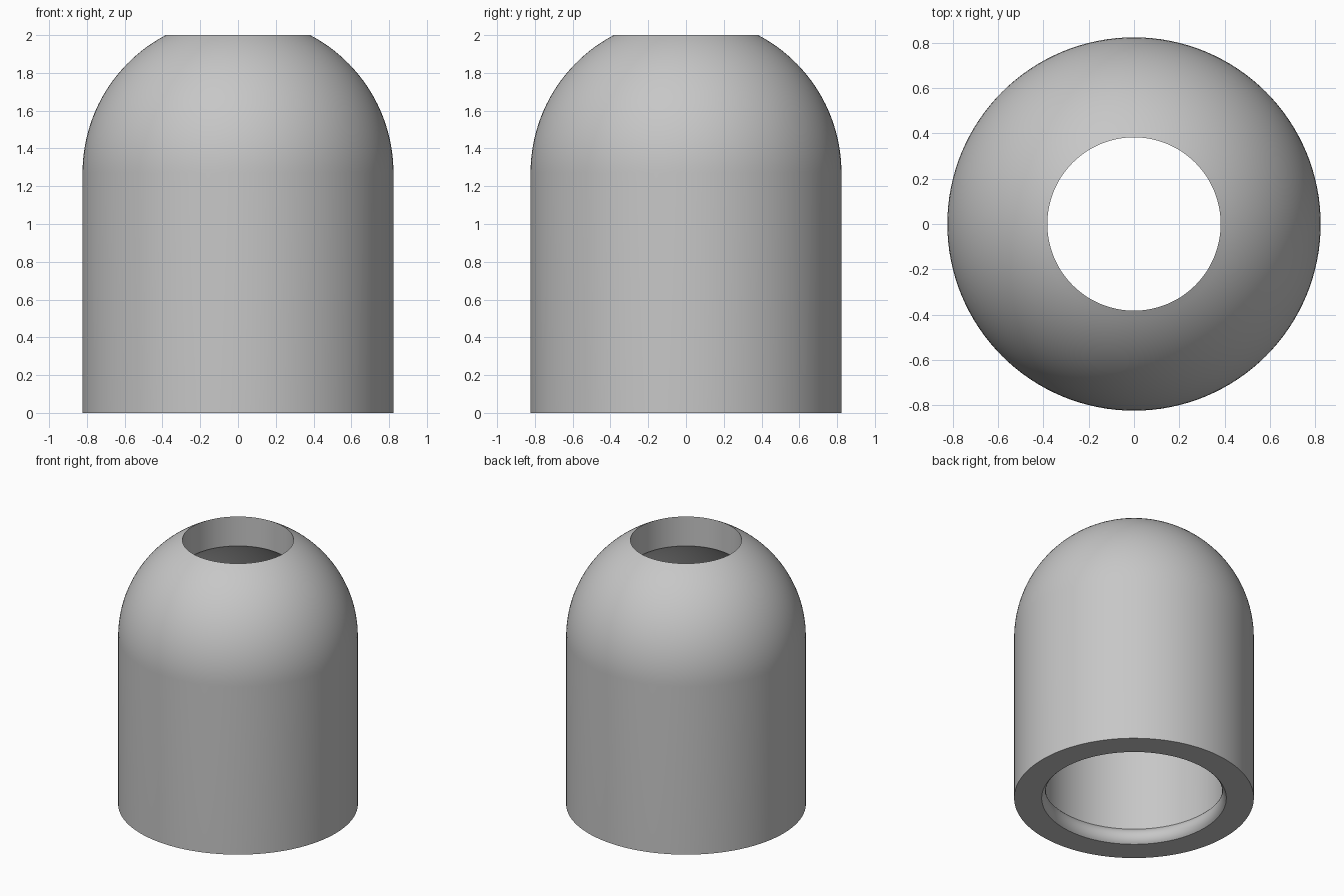
import bpy
import bmesh
from math import sin, cos, asin, sqrt, pi

cube = bpy.data.objects.get("Cube")
if cube:
    bpy.data.objects.remove(cube, do_unlink=True)

OUTER, INNER, HOLE = 0.823, 0.634, 0.382
HEIGHT = 2.0
DOME_Z = HEIGHT - sqrt(OUTER**2 - HOLE**2)
BEAD_HALF, BEAD_DEPTH = 0.06, 0.028
SIDES = 128


def arc(cx, cz, radius, start, end, steps):
    """Points (radius, height) on a circular arc."""
    angles = [start + (end - start) * i / steps for i in range(steps + 1)]
    return [(cx + radius * cos(a), cz + radius * sin(a)) for a in angles]


# Closed section: outer wall and dome, top hole, inner dome, bead at the mouth
bead_r = (BEAD_HALF**2 + BEAD_DEPTH**2) / (2 * BEAD_DEPTH)
bead_a = asin(BEAD_HALF / bead_r)
profile = [(OUTER, 0)]
profile += arc(0, DOME_Z, OUTER, 0, pi / 2 - asin(HOLE / OUTER), 24)
profile += arc(0, DOME_Z, INNER, pi / 2 - asin(HOLE / INNER), 0, 20)
profile += arc(INNER - BEAD_DEPTH + bead_r, BEAD_HALF, bead_r,
               pi - bead_a, pi + bead_a, 12)

# Revolve the section around the vertical axis
bm = bmesh.new()
verts = [bm.verts.new((r, 0, z)) for r, z in profile]
edges = [bm.edges.new((v, verts[(i + 1) % len(verts)]))
         for i, v in enumerate(verts)]
bmesh.ops.spin(bm, geom=verts + edges, cent=(0, 0, 0), axis=(0, 0, 1),
               angle=2 * pi, steps=SIDES, use_merge=True)
bmesh.ops.remove_doubles(bm, verts=bm.verts, dist=0.0001)
bmesh.ops.recalc_face_normals(bm, faces=bm.faces)
mesh = bpy.data.meshes.new("domed_sleeve")
bm.to_mesh(mesh)
bm.free()
sleeve = bpy.data.objects.new("domed_sleeve", mesh)
bpy.context.collection.objects.link(sleeve)

# Plain grey material
grey = bpy.data.materials.new("plain_grey")
grey.use_nodes = True
colour = (0.57, 0.57, 0.57, 1)
grey.diffuse_color = colour
grey.node_tree.nodes["Principled BSDF"].inputs["Base Color"].default_value = colour
mesh.materials.append(grey)

# Smooth curved faces, sharp rims
bpy.ops.object.select_all(action="DESELECT")
sleeve.select_set(True)
bpy.context.view_layer.objects.active = sleeve
bpy.ops.object.shade_smooth_by_angle(angle=0.5)
